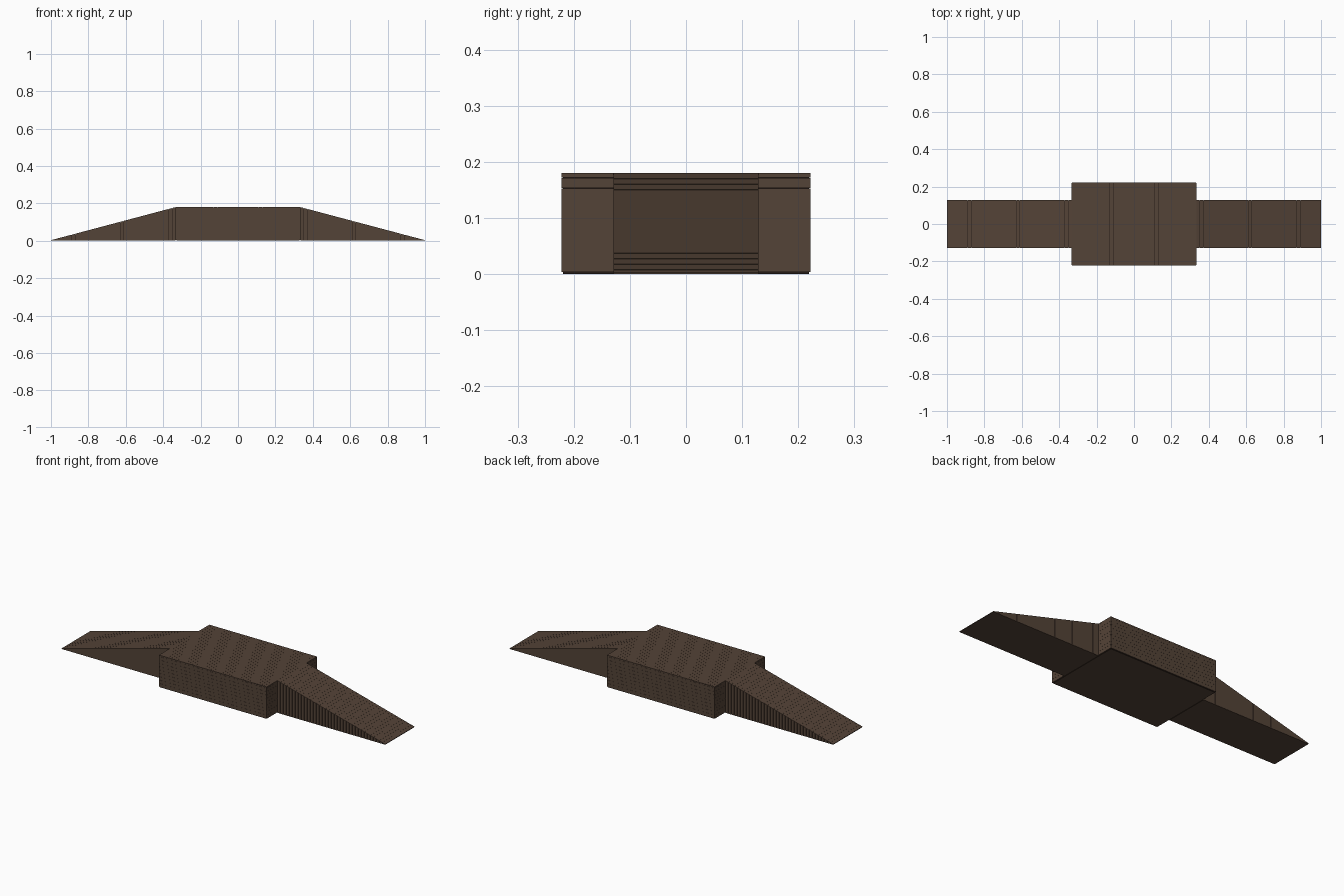
import bpy, bmesh

cube = bpy.data.objects.get("Cube")
if cube:
    bpy.data.objects.remove(cube, do_unlink=True)

HALF_L, HALF_W, TOP = 0.333, 0.222, 0.18   # central platform
RAMP_W, TIP = 0.129, 0.003                 # ramp half width, tip thickness
SKIN, GAP, PITCH = 0.003, 0.0004, 0.0187   # plank thickness, seam, plank width


def material(name, rgb):
    m = bpy.data.materials.new(name)
    m.use_nodes = True
    m.diffuse_color = (*rgb, 1)
    m.node_tree.nodes["Principled BSDF"].inputs["Base Color"].default_value = (*rgb, 1)
    return m


WOOD = material("brown wood", (0.088, 0.056, 0.038))
SEAM = material("dark seam", (0.018, 0.011, 0.008))


def prism(bm, profile, y0, y1):
    """Extrude an x-z outline along y."""
    a = [bm.verts.new((x, y0, z)) for x, z in profile]
    b = [bm.verts.new((x, y1, z)) for x, z in profile]
    bm.faces.new(a)
    bm.faces.new(b[::-1])
    n = len(a)
    for i in range(n):
        bm.faces.new((a[i], b[i], b[(i + 1) % n], a[(i + 1) % n]))


def box(bm, x0, x1, y0, y1, z0, z1):
    prism(bm, [(x0, z0), (x1, z0), (x1, z1), (x0, z1)], y0, y1)


def finish(name, bm, core=False):
    bmesh.ops.recalc_face_normals(bm, faces=bm.faces)
    bm.normal_update()
    mesh = bpy.data.meshes.new(name)
    mesh.materials.append(WOOD)
    if core:
        # dark core behind the seams, plain wood underneath
        mesh.materials.append(SEAM)
        for f in bm.faces:
            f.material_index = 0 if f.normal.z < -0.9 else 1
    bm.to_mesh(mesh)
    bm.free()
    ob = bpy.data.objects.new(name, mesh)
    bpy.context.scene.collection.objects.link(ob)


def spans(start, end, count):
    """Equal plank intervals separated by a hairline gap."""
    step = (end - start) / count
    for i in range(count):
        yield start + i * step + GAP / 2, start + (i + 1) * step - GAP / 2


# Platform core
bm = bmesh.new()
box(bm, -HALF_L + SKIN, HALF_L - SKIN, -HALF_W + SKIN, HALF_W - SKIN, 0, TOP - SKIN)
finish("platform_core", bm, core=True)

# Platform deck planks
bm = bmesh.new()
for x0, x1 in spans(-HALF_L, HALF_L, round(2 * HALF_L / PITCH)):
    box(bm, x0, x1, -HALF_W, HALF_W, TOP - SKIN, TOP)
finish("platform_deck_planks", bm)

# Platform wall planks, four lengths on each long wall
long_walls, end_walls = bmesh.new(), bmesh.new()
z = 0.004
while z < TOP - SKIN:
    z1 = min(z + PITCH - GAP, TOP - SKIN)
    for s in (-1, 1):
        for x0, x1 in spans(-HALF_L, HALF_L, 4):
            box(long_walls, x0, x1, s * HALF_W, s * (HALF_W - SKIN), z, z1)
        box(end_walls, s * HALF_L, s * (HALF_L - SKIN), -HALF_W + SKIN, HALF_W - SKIN, z, z1)
    z += PITCH
finish("platform_long_wall_planks", long_walls)
finish("platform_end_wall_planks", end_walls)


def slope(x):
    return TOP + (TIP - TOP) * (x - HALF_L) / (1 - HALF_L)


# Ramps on both sides
for s, side in ((1, "left"), (-1, "right")):
    bm = bmesh.new()
    prism(bm, [(s * HALF_L, 0), (s, 0), (s * HALF_L, TOP - SKIN)],
          -RAMP_W + SKIN, RAMP_W - SKIN)
    finish(side + "_ramp_core", bm, core=True)

    deck, sides = bmesh.new(), bmesh.new()
    for x0, x1 in spans(HALF_L, 1, round((1 - HALF_L) / PITCH)):
        a, b = slope(x0), slope(x1)
        prism(deck, [(s * x0, a - SKIN), (s * x1, b - SKIN), (s * x1, b), (s * x0, a)],
              -RAMP_W, RAMP_W)
        for t in (-1, 1):
            prism(sides, [(s * x0, 0), (s * x1, 0), (s * x1, b - SKIN), (s * x0, a - SKIN)],
                  t * RAMP_W, t * (RAMP_W - SKIN))
    finish(side + "_ramp_deck_planks", deck)
    finish(side + "_ramp_side_boards", sides)
